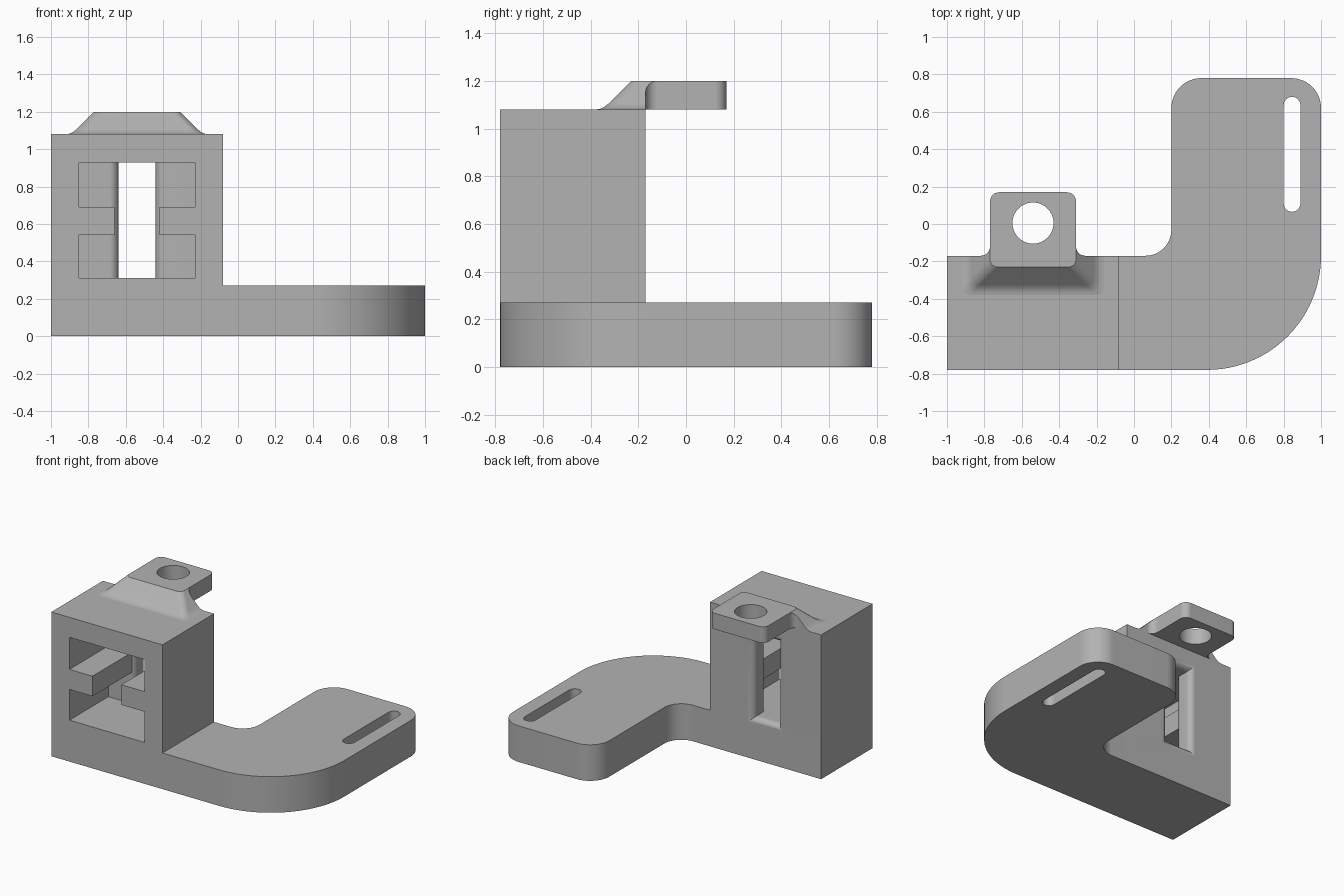
import bpy, bmesh, math
from math import radians, cos, sin, sqrt

cube = bpy.data.objects.get("Cube")
if cube:
    bpy.data.objects.remove(cube)

grey = bpy.data.materials.new("plain_grey")
grey.use_nodes = True
COLOUR = (0.45, 0.45, 0.45, 1)
grey.diffuse_color = COLOUR
grey.node_tree.nodes["Principled BSDF"].inputs["Base Color"].default_value = COLOUR


def arc(cx, cy, r, start, end, steps=12):
    angles = [radians(start + (end - start) * i / steps) for i in range(steps + 1)]
    return [(cx + r * cos(a), cy + r * sin(a)) for a in angles]


def loft(name, rings):
    """Closed solid through matching rings of 3D points."""
    bm = bmesh.new()
    loops = [[bm.verts.new(p) for p in ring] for ring in rings]
    for a, b in zip(loops, loops[1:]):
        for i in range(len(a)):
            j = (i + 1) % len(a)
            bm.faces.new((a[i], a[j], b[j], b[i]))
    bm.faces.new(loops[0])
    bm.faces.new(loops[-1])
    bmesh.ops.recalc_face_normals(bm, faces=bm.faces)
    mesh = bpy.data.meshes.new(name)
    bm.to_mesh(mesh)
    bm.free()
    mesh.materials.append(grey)
    obj = bpy.data.objects.new(name, mesh)
    bpy.context.collection.objects.link(obj)
    return obj


def prism(name, outline, low, high):
    return loft(name, [[(x, y, z) for x, y in outline] for z in (low, high)])


def box(name, x0, x1, y0, y1, z0, z1):
    return prism(name, [(x0, y0), (x1, y0), (x1, y1), (x0, y1)], z0, z1)


def combine(obj, other, operation):
    bpy.ops.object.select_all(action='DESELECT')
    bpy.context.view_layer.objects.active = obj
    obj.select_set(True)
    mod = obj.modifiers.new("combine", 'BOOLEAN')
    mod.operation = operation
    mod.solver = 'EXACT'
    mod.object = other
    bpy.ops.object.modifier_apply(modifier=mod.name)
    bpy.data.objects.remove(other)


def finish(obj):
    bpy.ops.object.select_all(action='DESELECT')
    bpy.context.view_layer.objects.active = obj
    obj.select_set(True)
    bpy.ops.object.shade_smooth_by_angle(angle=radians(30))
    mod = obj.modifiers.new("even_normals", 'WEIGHTED_NORMAL')
    mod.keep_sharp = True


FRONT, BACK = -0.78, -0.17
TOP = 1.08
MID = -0.54

# Curved base plate
outline = ([(-1, FRONT)] + arc(0.39, -0.17, 0.61, -90, 0, 24)
           + arc(0.84, 0.62, 0.16, 0, 90) + arc(0.36, 0.62, 0.16, 90, 180)
           + arc(0.06, -0.03, 0.14, 0, -90) + [(-1, BACK)])
body = prism("bracket_body", outline, 0, 0.27)

# Upright block
combine(body, box("block", -1, -0.08, FRONT, BACK, 0, TOP), 'UNION')

# Long slot in the arm
slot = arc(0.845, 0.635, 0.045, 0, 180) + arc(0.845, 0.11, 0.045, 180, 360)
combine(body, prism("slot_cutter", slot, -0.1, 0.4), 'DIFFERENCE')

# Front pocket
LOW, HIGH = 0.31, 0.93
WALL = -0.32
combine(body, box("pocket_cutter", -0.85, -0.23, FRONT - 0.1, WALL, LOW, HIGH), 'DIFFERENCE')


# Rear window: rounded at the sides inside, rounded all round at the back
def window_ring(y, dx, dz):
    x = 0.1 + dx
    return [(MID - x, y, LOW - dz), (MID + x, y, LOW - dz),
            (MID + x, y, HIGH + dz), (MID - x, y, HIGH + dz)]


R = 0.045
STEPS = 6
rings = [window_ring(WALL - 0.1, R, 0)]
for i in range(STEPS + 1):
    a = radians(90 * i / STEPS)
    rings.append(window_ring(WALL + R - R * cos(a), R * (1 - sin(a)), 0))
for i in range(STEPS + 1):
    a = radians(90 * i / STEPS)
    flare = R * (1 - cos(a))
    rings.append(window_ring(BACK - R + R * sin(a), flare, flare))
rings.append(window_ring(BACK + 0.1, R, R))
combine(body, loft("window_cutter", rings), 'DIFFERENCE')

# Pair of rails across the pocket
for x0, x1 in ((-0.88, -0.66), (-0.42, -0.20)):
    combine(body, box("rail", x0, x1, FRONT, WALL + 0.03, 0.54, 0.69), 'UNION')
finish(body)

# Mounting tab: plan shape trimmed by a sloping foot
LEFT, RIGHT, END, F = -0.77, -0.31, 0.17, 0.05
plan = ([(-1, -0.5), (-0.08, -0.5), (-0.08, BACK)]
        + arc(RIGHT + F, BACK + F, F, 270, 180, 8)
        + arc(RIGHT - F, END - F, F, 0, 90, 8) + arc(LEFT + F, END - F, F, 90, 180, 8)
        + arc(LEFT - F, BACK + F, F, 0, -90, 8) + [(-1, BACK)])
tab = prism("mounting_tab", plan, TOP, 1.2)


def foot_ring(d, z):
    r = 0.04
    left, right, front = LEFT - d, RIGHT + d, -0.23 - d
    pts = (arc(left + r, front + r, r, 180, 270, 6)
           + arc(right - r, front + r, r, 270, 360, 6) + [(right, 0.4), (left, 0.4)])
    return [(x, y, z) for x, y in pts]


foot = [foot_ring(0.15, TOP - 0.05)]
foot += [foot_ring(d, z) for d, z in
         ((0.15, TOP), (0.13, 1.083), (0.112, 1.092), (0.095, 1.105), (0, 1.2), (0, 1.25))]
combine(tab, loft("foot_shape", foot), 'INTERSECT')
hole = arc(MID, 0.005, 0.11, 0, 351, 39)
combine(tab, prism("hole_cutter", hole, 1, 1.3), 'DIFFERENCE')
finish(tab)
